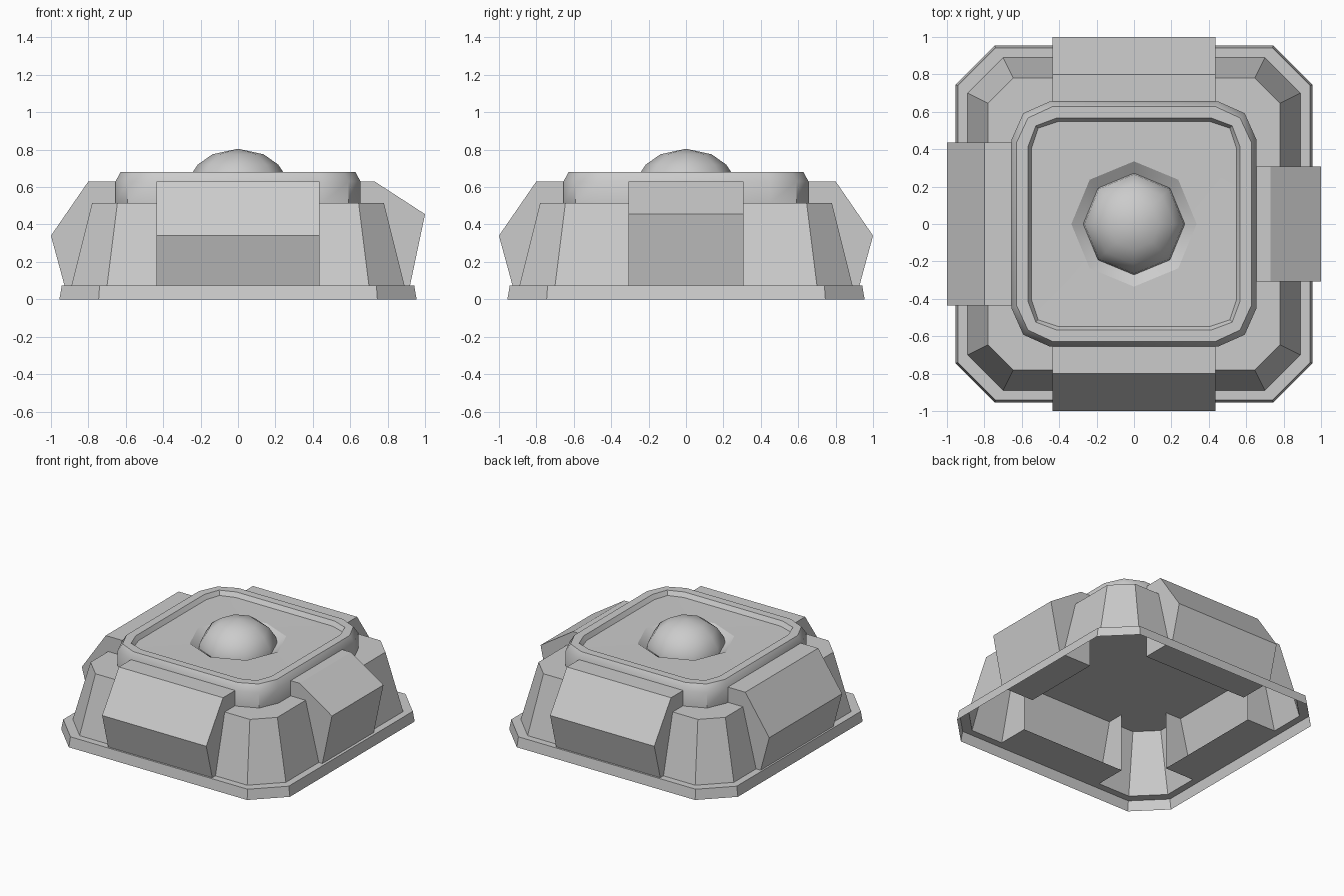
import bpy, bmesh, math

if "Cube" in bpy.data.objects:
    bpy.data.objects.remove(bpy.data.objects["Cube"])


def finish(name, bm, smooth=None, recalc=False):
    if recalc:
        bmesh.ops.recalc_face_normals(bm, faces=bm.faces)
    me = bpy.data.meshes.new(name)
    bm.to_mesh(me)
    bm.free()
    ob = bpy.data.objects.new(name, me)
    bpy.context.collection.objects.link(ob)
    if smooth:
        bpy.ops.object.select_all(action='DESELECT')
        ob.select_set(True)
        bpy.context.view_layer.objects.active = ob
        bpy.ops.object.shade_smooth_by_angle(angle=math.radians(smooth))
    return ob


def loft(bm, rings, cap_last=False):
    """Skin a list of equal-length closed rings, running counter-clockwise."""
    loops = [[bm.verts.new(p) for p in ring] for ring in rings]
    for a, b in zip(loops, loops[1:]):
        n = len(a)
        for i in range(n):
            j = (i + 1) % n
            bm.faces.new((a[i], a[j], b[j], b[i]))
    if cap_last:
        bm.faces.new(loops[-1])
    return loops


def square_ring(half, corner, z, bulge=None):
    """Square with cut corners; bulge adds a middle point to each corner."""
    side = [(half, corner)]
    if bulge:
        side.append((bulge, bulge))
    side.append((corner, half))
    pts = []
    for _ in range(4):
        pts += [(x, y, z) for x, y in side]
        side = [(-y, x) for x, y in side]
    return pts


def octagon(r, z):
    return [(r * math.cos(i * math.pi / 4), r * math.sin(i * math.pi / 4), z) for i in range(8)]


# hollow body: skirt, ledge, sloping walls and deck, open underneath
bm = bmesh.new()
loft(bm, [square_ring(0.955, 0.745, 0), square_ring(0.942, 0.74, 0.075),
          square_ring(0.89, 0.70, 0.075), square_ring(0.78, 0.645, 0.515)], cap_last=True)
finish("body", bm)

# turret ring with raised rim and recessed floor
bm = bmesh.new()
loops = loft(bm, [square_ring(0.655, 0.45, 0.515, 0.592), square_ring(0.655, 0.45, 0.63, 0.592),
                  square_ring(0.628, 0.435, 0.68, 0.567), square_ring(0.568, 0.41, 0.68, 0.525),
                  square_ring(0.548, 0.405, 0.648, 0.512)])
# floor bridged to the eight-sided socket
socket = loft(bm, [octagon(0.335, 0.645), octagon(0.27, 0.60)])
edges = [bm.edges.get((l[i], l[(i + 1) % len(l)])) for l in (loops[-1], socket[0]) for i in range(len(l))]
bmesh.ops.bridge_loops(bm, edges=edges)
finish("turret_ring", bm, 35, recalc=True)

# dome
bm = bmesh.new()
loops = loft(bm, [octagon(r, z) for r, z in
                  ((0.272, 0.60), (0.265, 0.645), (0.215, 0.72), (0.137, 0.775))])
tip = bm.verts.new((0, 0, 0.805))
for i in range(8):
    bm.faces.new((loops[-1][i], loops[-1][(i + 1) % 8], tip))
finish("dome", bm, 60)


# armour panels: open shells with an outer skin and two end plates
def panel(name, profile, half_width, turn):
    bm = bmesh.new()
    ends = [[bm.verts.new((x, s * half_width, z)) for x, z in profile] for s in (-1, 1)]
    for i in range(len(profile) - 1):
        bm.faces.new((ends[0][i], ends[0][i + 1], ends[1][i + 1], ends[1][i]))
    for e in ends:
        bm.faces.new(e)
    ob = finish(name, bm, recalc=True)
    ob.rotation_euler.z = math.radians(turn)


tall = [(0.65, 0.075), (0.65, 0.63), (0.80, 0.63), (1.0, 0.34), (0.928, 0.075)]
hatch = [(0.65, 0.075), (0.65, 0.63), (0.73, 0.63), (1.0, 0.455), (0.92, 0.075)]
for name, turn in (("back_panel", 90), ("left_panel", 180), ("front_panel", 270)):
    panel(name, tall[1:] + tall[:1], 0.435, turn)
panel("right_panel", hatch[1:] + hatch[:1], 0.307, 0)
